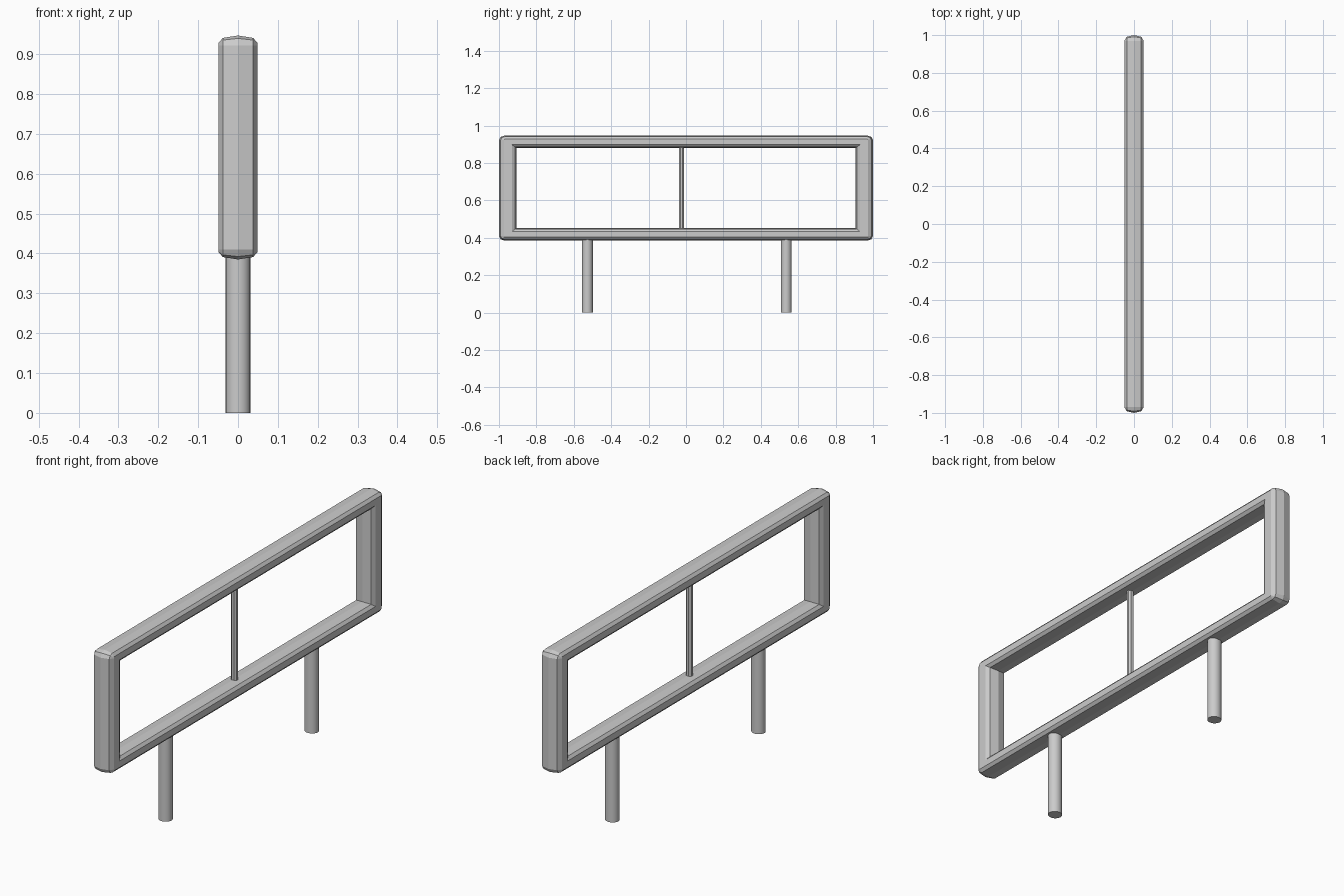
import bpy, bmesh, math

if "Cube" in bpy.data.objects:
    bpy.data.objects.remove(bpy.data.objects["Cube"])

# Bar cross-section: (half-width in x, depth from outer face to inner face 0..1)
half = [(0.0, 0.0), (0.038, 0.09), (0.049, 0.28), (0.049, 0.72), (0.038, 0.91), (0.0, 1.0)]
profile = half + [(-x, d) for x, d in half[-2:0:-1]]


def swept_frame(name, y_half, z0, z1, wy, wz, ry, rz):
    """Closed rectangular sweep in the YZ plane with rounded outer corners."""
    bm = bmesh.new()
    rings = []
    for corner in range(4):
        for step in range(3):
            a = math.radians(corner * 90 + step * 45)
            sy = 1 if corner in (0, 3) else -1
            sz = 1 if corner in (0, 1) else -1
            py = sy * (y_half - ry)
            pz = z1 - rz if sz > 0 else z0 + rz
            rings.append([bm.verts.new((x, py + math.cos(a) * (ry - d * wy),
                                        pz + math.sin(a) * (rz - d * wz)))
                          for x, d in profile])
    n = len(profile)
    for i, ring in enumerate(rings):
        nxt = rings[(i + 1) % len(rings)]
        for j in range(n):
            k = (j + 1) % n
            bm.faces.new((ring[j], ring[k], nxt[k], nxt[j]))
    bmesh.ops.recalc_face_normals(bm, faces=bm.faces)
    mesh = bpy.data.meshes.new(name)
    bm.to_mesh(mesh)
    bm.free()
    obj = bpy.data.objects.new(name, mesh)
    bpy.context.collection.objects.link(obj)
    return obj


def post(name, y, z0, z1, rx, ry, sides, turn=0.0):
    bpy.ops.mesh.primitive_cylinder_add(vertices=sides, radius=1, depth=z1 - z0,
                                        location=(0, y, (z0 + z1) / 2))
    obj = bpy.context.object
    obj.name = name
    obj.rotation_euler.z = turn
    bpy.ops.object.transform_apply(location=False, rotation=True, scale=False)
    obj.scale = (rx, ry, 1)
    bpy.ops.object.transform_apply(location=False, rotation=False, scale=True)
    return obj


# Rectangular outer frame
swept_frame("frame", 1.0, 0.385, 0.947, 0.095, 0.067, 0.03, 0.025)

# Thin upright in the opening
post("centre_rod", -0.025, 0.42, 0.91, 0.015, 0.0145, 8, math.radians(22.5))

# Two round legs
for side, y in (("left", -0.527), ("right", 0.536)):
    post(side + "_leg", y, 0.0, 0.42, 0.031, 0.029, 24)
    bpy.ops.object.shade_smooth_by_angle(angle=math.radians(30))
